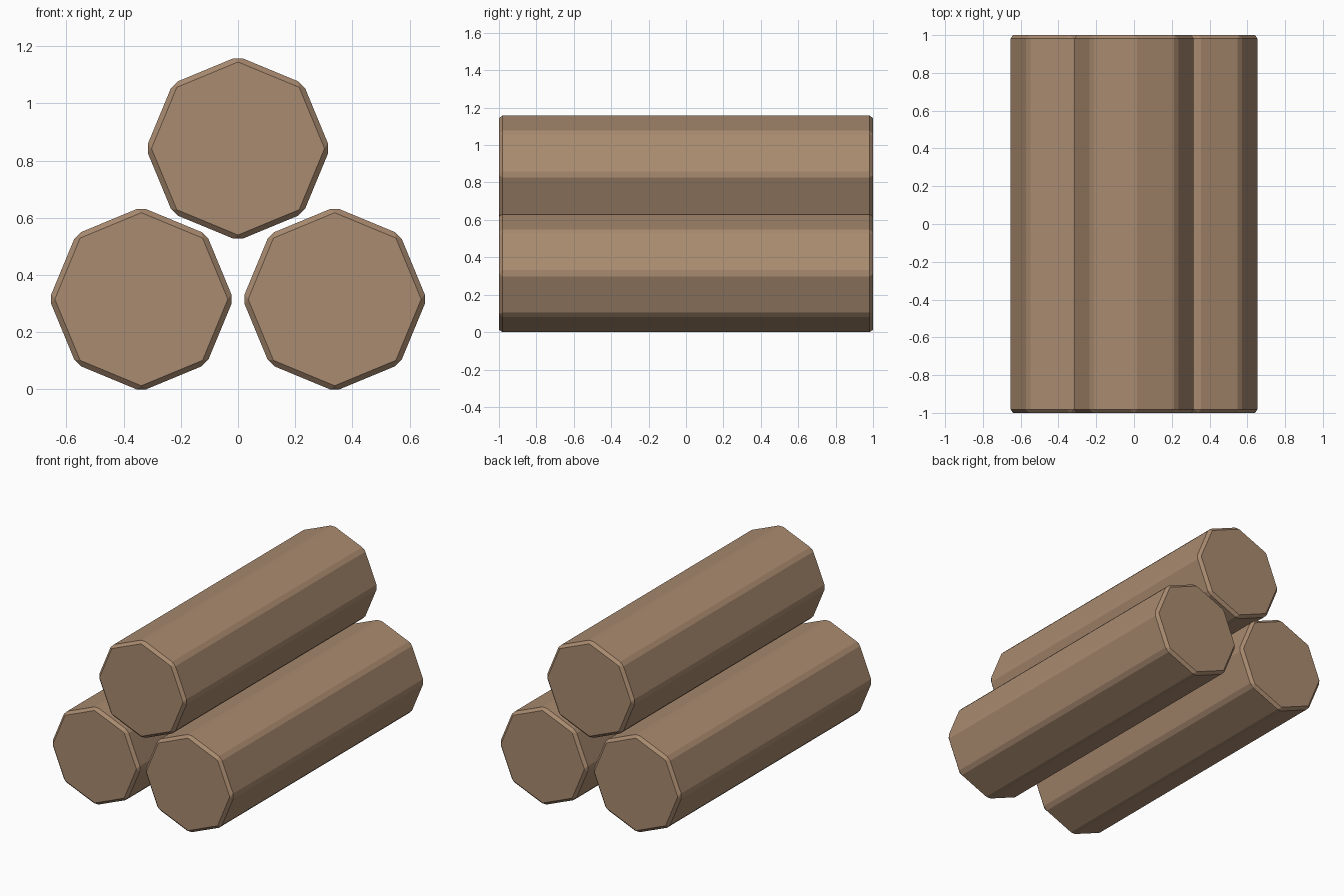
import bpy
import math

if "Cube" in bpy.data.objects:
    bpy.data.objects.remove(bpy.data.objects["Cube"], do_unlink=True)

RADIUS = 0.322   # corner radius before the edges are chamfered
LENGTH = 2.0
CHAMFER = 0.018

# Single wood colour
wood = bpy.data.materials.new("brown_wood")
wood.use_nodes = True
colour = (0.40, 0.258, 0.162, 1.0)
wood.diffuse_color = colour
bsdf = wood.node_tree.nodes["Principled BSDF"]
bsdf.inputs["Base Color"].default_value = colour
bsdf.inputs["Roughness"].default_value = 0.9


def add_log(name, x, z):
    """Eight-sided log lying along y, with every edge chamfered."""
    bpy.ops.mesh.primitive_cylinder_add(
        vertices=8, radius=RADIUS, depth=LENGTH,
        location=(x, 0, z), rotation=(math.pi / 2, 0, 0))
    log = bpy.context.object
    log.name = name
    log.data.materials.append(wood)
    bevel = log.modifiers.new("chamfer", 'BEVEL')
    bevel.width = CHAMFER
    bevel.segments = 1
    bevel.limit_method = 'NONE'


# Two logs side by side, one resting above the gap
add_log("lower_left_log", 0.338, 0.315)
add_log("lower_right_log", -0.338, 0.315)
add_log("upper_log", 0, 0.842)
